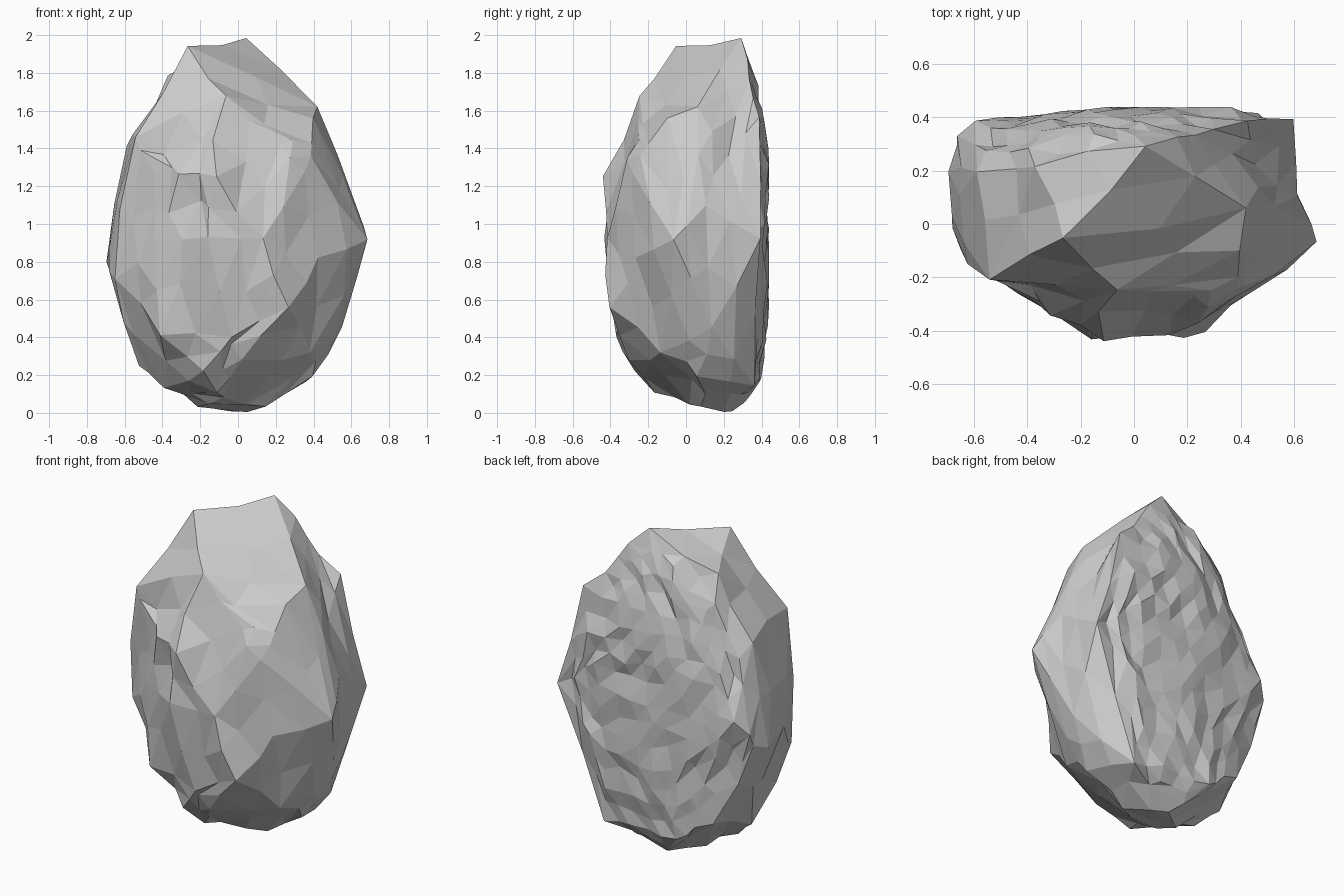
import bpy, bmesh, random
from mathutils import Vector

if "Cube" in bpy.data.objects:
    bpy.data.objects.remove(bpy.data.objects["Cube"])

random.seed(4)

# Main corners of the rock: front half, then sides and back
FRONT = [
    (.05, .31, 2.0), (-.25, -.06, 1.92), (-.06, -.25, 1.66), (-.53, -.19, 1.47),
    (-.14, -.44, 1.23), (-.29, -.33, 1.27), (.21, -.28, 1.44), (.40, -.21, 1.44),
    (.40, .03, 1.63), (.35, -.29, 1.25), (-.46, -.25, 1.28),
    (-.43, -.28, .9), (-.15, -.42, .93), (.12, -.435, .91), (.42, -.27, .80),
    (.70, -.07, .92), (.26, -.41, .59), (-.06, -.37, .43), (-.41, -.25, .42),
    (-.66, -.10, .72), (-.16, -.27, .2), (.01, -.31, .27), (.42, -.12, .30),
    (-.05, -.09, .08)]
BACK = [
    (-.70, .03, .83), (.41, .08, .17), (.15, .1, .03), (-.05, .28, 0),
    (-.2, .1, .03), (-.39, .05, .14), (-.52, .12, .26), (.56, .13, .46),
    (.63, .12, 1.1), (.48, .22, 1.38), (.59, .39, .9), (-.40, .2, 1.78),
    (-.58, .19, 1.4), (-.61, .37, 1.0), (-.69, .29, .82), (.23, .34, 1.78),
    (.40, .41, 1.53), (-.36, .38, 1.5), (-.05, .41, 1.55), (-.15, .44, 1.1),
    (.32, .44, 1.1), (-.2, .43, .6), (.25, .43, .6), (-.42, .37, .32),
    (.30, .38, .16), (-.12, .38, .14)]

# Hull on a unit sphere gives the facets; corners then move to true positions
bm = bmesh.new()
true_pos = {}
for p in map(Vector, FRONT + BACK):
    d = Vector((p.x / .7, p.y / .44, p.z - .95)).normalized()
    true_pos[bm.verts.new(d)] = p
bmesh.ops.convex_hull(bm, input=bm.verts[:])
for v, p in true_pos.items():
    v.co = p
bmesh.ops.recalc_face_normals(bm, faces=bm.faces[:])


def chip(edges, slide, low, high):
    """Split edges and shift the new points unevenly."""
    old = set(bm.verts)
    bmesh.ops.subdivide_edges(bm, edges=edges, cuts=1, use_grid_fill=True)
    bmesh.ops.triangulate(bm, faces=[f for f in bm.faces if len(f.verts) > 3])
    bm.normal_update()
    moves = {}
    for v in bm.verts:
        if v not in old:
            s = Vector([random.uniform(-slide, slide) for _ in range(3)])
            s -= v.normal * s.dot(v.normal)
            moves[v] = s + v.normal * random.uniform(low, high)
    for v, m in moves.items():
        v.co += m
        v.co.z = max(v.co.z, .005)
        v.co.y = max(-.44, min(.44, v.co.y))
    bm.normal_update()


# Smaller chips all over, then a finer rough break on the back
chip(bm.edges[:], .022, -.012, .018)
back_edges = [e for e in bm.edges if e.calc_length() > .12
              and all(f.normal.y > .6 for f in e.link_faces)]
chip(back_edges, .02, -.028, .012)
bmesh.ops.recalc_face_normals(bm, faces=bm.faces[:])

mesh = bpy.data.meshes.new("rock")
bm.to_mesh(mesh)
bm.free()
rock = bpy.data.objects.new("rock", mesh)
bpy.context.collection.objects.link(rock)
